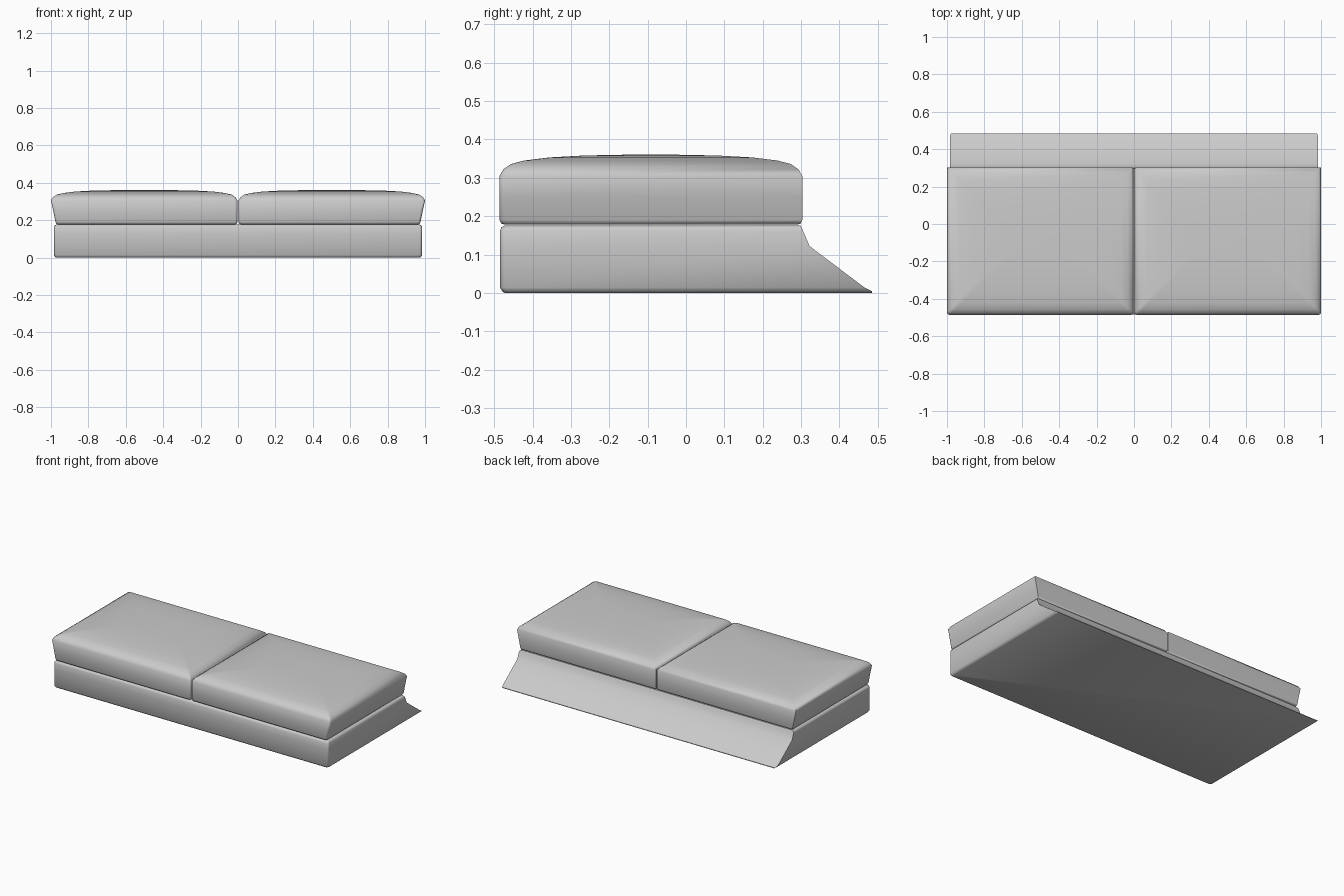
import bpy, bmesh, math

default = bpy.data.objects.get("Cube")
if default:
    bpy.data.objects.remove(default, do_unlink=True)

fabric = bpy.data.materials.new("grey fabric")
fabric.use_nodes = True
GREY = (0.6, 0.6, 0.6, 1)
fabric.diffuse_color = GREY
fabric.node_tree.nodes["Principled BSDF"].inputs["Base Color"].default_value = GREY


def outline(x0, x1, y0, y1, z, r):
    """Rectangle with rounded front corners and square back corners."""
    pts = [(x0, y1, z)]
    for cx, start in ((x0 + r, math.pi), (x1 - r, 1.5 * math.pi)):
        for i in range(5):
            a = start + i * math.pi / 8
            pts.append((cx + r * math.cos(a), y0 + r + r * math.sin(a), z))
    return pts + [(x1, y1, z)]


def loft(name, rings, angle):
    """Skin a stack of outlines and cap both ends."""
    bm = bmesh.new()
    loops = [[bm.verts.new(p) for p in ring] for ring in rings]
    n = len(loops[0])
    for low, high in zip(loops, loops[1:]):
        for i in range(n):
            j = (i + 1) % n
            bm.faces.new((low[i], low[j], high[j], high[i]))
    bm.faces.new(loops[0][::-1])
    bm.faces.new(loops[-1])
    bmesh.ops.recalc_face_normals(bm, faces=bm.faces)
    mesh = bpy.data.meshes.new(name)
    bm.to_mesh(mesh)
    bm.free()
    obj = bpy.data.objects.new(name, mesh)
    bpy.context.collection.objects.link(obj)
    mesh.materials.append(fabric)
    bpy.ops.object.select_all(action="DESELECT")
    bpy.context.view_layer.objects.active = obj
    obj.select_set(True)
    bpy.ops.object.shade_smooth_by_angle(angle=math.radians(angle))
    return obj


# Base with a flared skirt at the back: height, edge inset, back position
base_profile = [(0, .012, .485), (.004, .006, .485), (.014, 0, .465),
                (.122, 0, .322), (.162, 0, .305), (.171, .004, .301), (.176, .014, .298)]
loft("base", [outline(-.985 + d, .985 - d, -.485 + d, back, z, .015)
              for z, d, back in base_profile], 50)

# Seat cushions: height, general inset, extra inset of the outer side
cushion_profile = [(.178, .012, .024), (.181, .004, .024), (.19, 0, .024),
                   (.25, 0, .012), (.305, 0, 0), (.322, .01, 0), (.336, .03, 0),
                   (.345, .065, 0), (.353, .13, 0), (.358, .22, 0), (.36, .32, 0)]
for side, name in ((1, "left_cushion"), (-1, "right_cushion")):
    rings = []
    for z, d, taper in cushion_profile:
        inner, outer = .003 + d, 1 - d - taper
        x0, x1 = sorted((side * inner, side * outer))
        rings.append(outline(x0, x1, -.486 + d, .303 - d, z, .014))
    loft(name, rings, 50)
